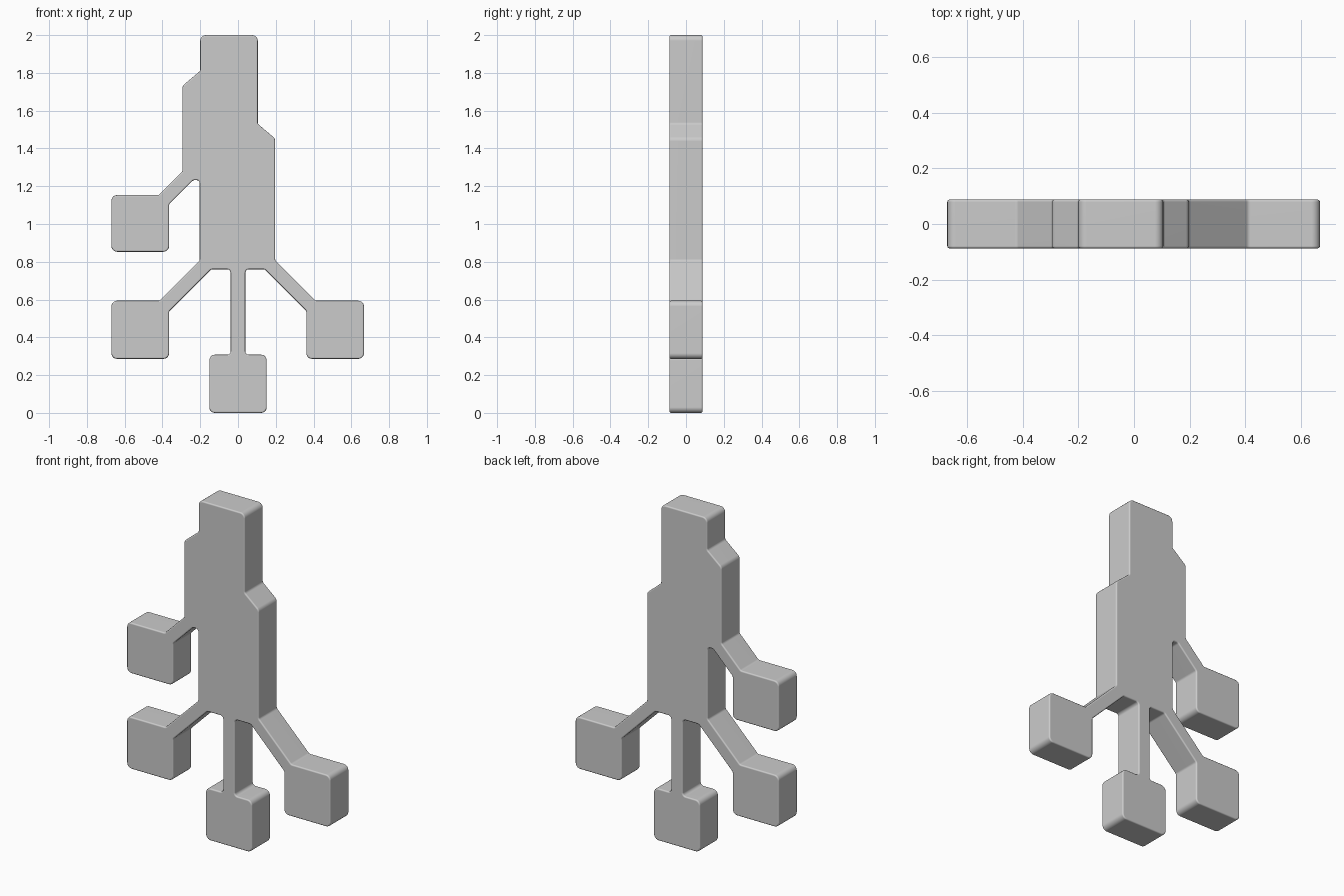
import bpy, bmesh, math
from mathutils import Vector

if "Cube" in bpy.data.objects:
    bpy.data.objects.remove(bpy.data.objects["Cube"])

HALF_DEPTH = 0.0875
EDGE_BEVEL = 0.008


def rounded(points, r_out, r_in, steps=5):
    """Round every corner of a clockwise outline with a small arc."""
    result = []
    n = len(points)
    for i in range(n):
        p = Vector(points[i])
        a = (Vector(points[i - 1]) - p)
        b = (Vector(points[(i + 1) % n]) - p)
        room = 0.45 * min(a.length, b.length)
        a.normalize()
        b.normalize()
        convex = a.x * b.y - a.y * b.x > 0
        half = a.angle(b) / 2
        tangent = min((r_out if convex else r_in) / math.tan(half), room)
        radius = tangent * math.tan(half)
        centre = p + (a + b).normalized() * (radius / math.sin(half))
        start = p + a * tangent - centre
        end = p + b * tangent - centre
        sweep = start.angle_signed(end)
        for k in range(steps + 1):
            t = -sweep * k / steps
            c, s = math.cos(t), math.sin(t)
            result.append(centre + Vector((start.x * c - start.y * s,
                                           start.x * s + start.y * c)))
    return result


# Outline pieces, clockwise seen from the front
head_and_right_side = [(-0.20, 2.0), (0.105, 2.0), (0.105, 1.53), (0.197, 1.452),
                       (0.197, 0.807)]
right_block = [(0.41, 0.594), (0.667, 0.594), (0.667, 0.286), (0.362, 0.286),
               (0.362, 0.54), (0.142, 0.76)]
bottom_block = [(0.039, 0.76), (0.039, 0.308), (0.152, 0.308), (0.152, 0.0),
                (-0.152, 0.0), (-0.152, 0.308), (-0.039, 0.308), (-0.039, 0.76)]
left_block = [(-0.142, 0.76), (-0.365, 0.537), (-0.365, 0.286), (-0.67, 0.286),
              (-0.67, 0.594), (-0.415, 0.594), (-0.203, 0.806)]
upper_block = [(-0.203, 1.232), (-0.237, 1.232), (-0.365, 1.104), (-0.365, 0.853),
               (-0.67, 0.853), (-0.67, 1.153), (-0.42, 1.153), (-0.294, 1.279)]
left_shoulder = [(-0.294, 1.732), (-0.20, 1.81)]
outline = rounded(head_and_right_side + right_block + bottom_block + left_block
                  + upper_block + left_shoulder, 0.03, 0.018)

# Extruded plate
bm = bmesh.new()
front = bm.faces.new([bm.verts.new((p.x, -HALF_DEPTH, p.y)) for p in outline])
ext = bmesh.ops.extrude_face_region(bm, geom=[front], use_keep_orig=True)
bmesh.ops.translate(bm, vec=(0, 2 * HALF_DEPTH, 0),
                    verts=[g for g in ext["geom"] if isinstance(g, bmesh.types.BMVert)])
bmesh.ops.recalc_face_normals(bm, faces=bm.faces)

# Fine rounding along the front and back rims
rims = [e for e in bm.edges if abs(e.verts[0].co.y - e.verts[1].co.y) < 1e-6]
bmesh.ops.bevel(bm, geom=rims, offset=EDGE_BEVEL, offset_type='OFFSET', segments=3,
                profile=0.5, affect='EDGES', clamp_overlap=False)
bmesh.ops.recalc_face_normals(bm, faces=bm.faces)

mesh = bpy.data.meshes.new("branching_plate")
bm.to_mesh(mesh)
bm.free()
plate = bpy.data.objects.new("branching_plate", mesh)
bpy.context.collection.objects.link(plate)
bpy.context.view_layer.objects.active = plate
plate.select_set(True)
bpy.ops.object.shade_smooth_by_angle(angle=math.radians(40))
weighted = plate.modifiers.new("flat_faces", 'WEIGHTED_NORMAL')
weighted.keep_sharp = True
